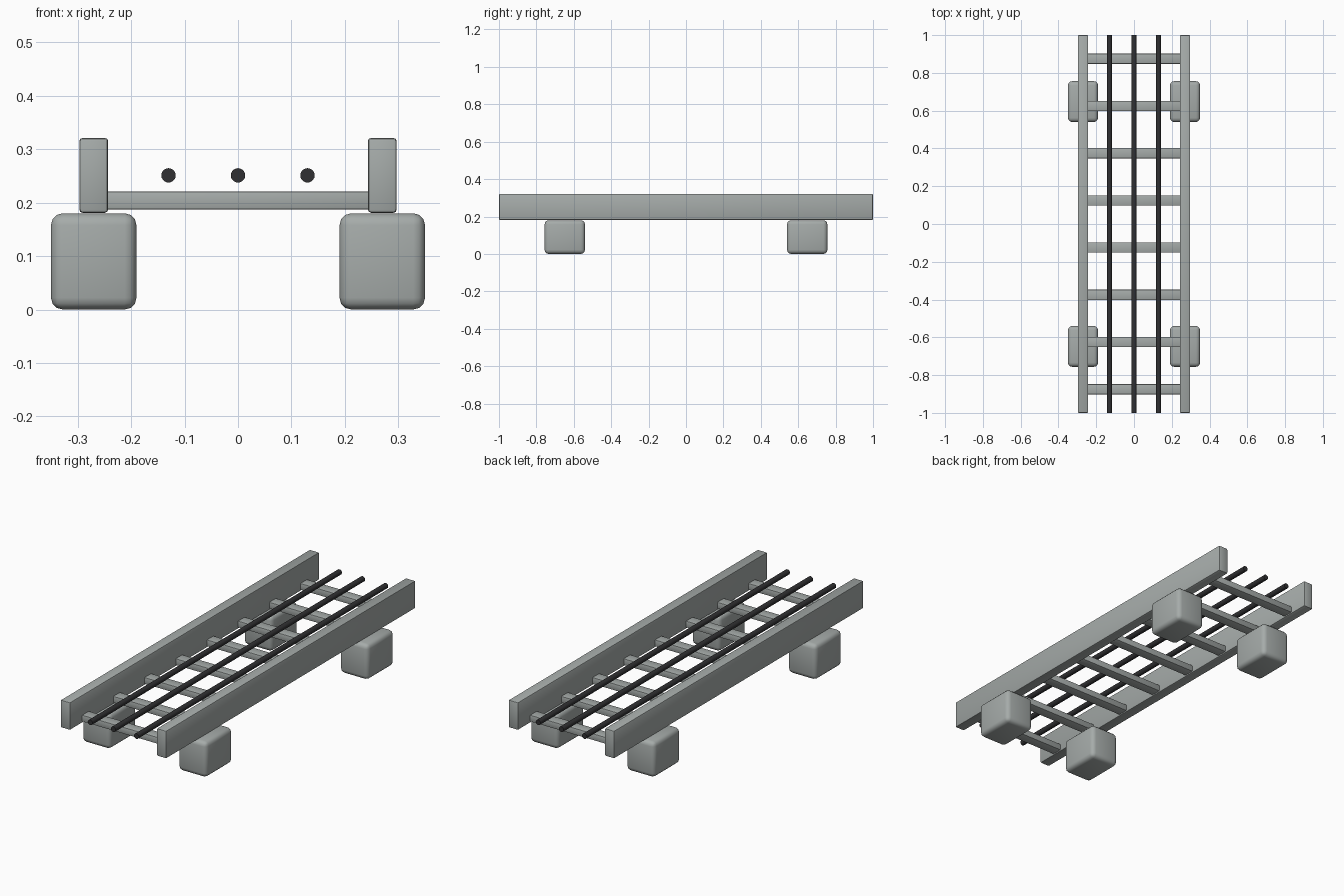
import bpy
import math

cube = bpy.data.objects.get("Cube")
if cube:
    bpy.data.objects.remove(cube, do_unlink=True)


def make_material(name, color):
    mat = bpy.data.materials.new(name)
    mat.use_nodes = True
    mat.diffuse_color = (*color, 1)
    bsdf = next(n for n in mat.node_tree.nodes if n.type == 'BSDF_PRINCIPLED')
    bsdf.inputs["Base Color"].default_value = (*color, 1)
    return mat


steel = make_material("grey_steel", (0.38, 0.41, 0.40))
rubber = make_material("black_cable", (0.03, 0.03, 0.032))


def rounded_box(name, center, size, bevel, segments):
    bpy.ops.mesh.primitive_cube_add(size=1, location=center)
    obj = bpy.context.object
    obj.name = name
    obj.scale = size
    bpy.ops.object.transform_apply(location=False, rotation=False, scale=True)
    mod = obj.modifiers.new("rounded_edges", 'BEVEL')
    mod.width = bevel
    mod.segments = segments
    bpy.ops.object.modifier_apply(modifier=mod.name)
    bpy.ops.object.shade_smooth_by_angle(angle=math.radians(40))
    obj.data.materials.append(steel)


# Side rails and support blocks, mirrored left and right
for side, sx in (("left", 1), ("right", -1)):
    rounded_box(f"{side}_rail", (sx * 0.27, 0, 0.251), (0.054, 2, 0.14), 0.006, 2)
    for end, sy in (("front", -1), ("back", 1)):
        rounded_box(f"{end}_{side}_block", (sx * 0.27, sy * 0.648, 0.09),
                    (0.16, 0.216, 0.18), 0.022, 3)

# Rungs between the rails
for i in range(8):
    rounded_box(f"rung_{i + 1}", (0, -0.875 + i * 0.25, 0.204),
                (0.5, 0.054, 0.033), 0.003, 2)

# Cables running along the tray
for name, x in (("right", -0.13), ("middle", 0), ("left", 0.13)):
    bpy.ops.mesh.primitive_cylinder_add(vertices=20, radius=0.0135, depth=2,
                                        location=(x, 0, 0.251),
                                        rotation=(math.pi / 2, 0, 0))
    cable = bpy.context.object
    cable.name = f"{name}_cable"
    bpy.ops.object.shade_smooth_by_angle(angle=math.radians(40))
    cable.data.materials.append(rubber)
